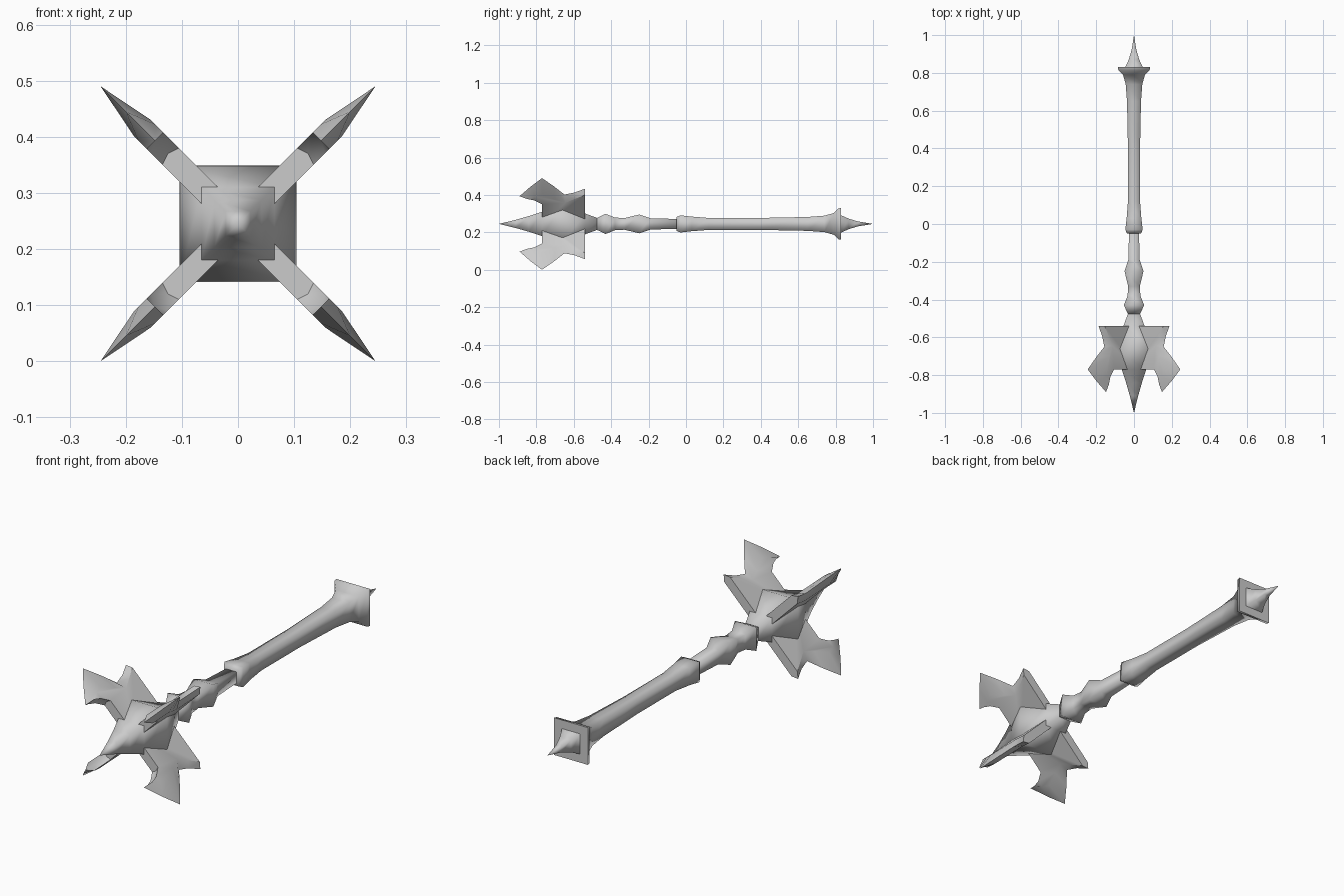
import bpy, bmesh, math
from mathutils import Vector

if "Cube" in bpy.data.objects:
    bpy.data.objects.remove(bpy.data.objects["Cube"])

AXIS_Z = 0.245

steel = bpy.data.materials.new("grey steel")
steel.diffuse_color = (0.6, 0.6, 0.6, 1)
steel.use_nodes = True
steel.node_tree.nodes["Principled BSDF"].inputs["Base Color"].default_value = (0.6, 0.6, 0.6, 1)


def finish(bm, name, angle):
    bmesh.ops.recalc_face_normals(bm, faces=bm.faces)
    mesh = bpy.data.meshes.new(name)
    bm.to_mesh(mesh)
    bm.free()
    mesh.materials.append(steel)
    mesh.shade_smooth()
    mesh.set_sharp_from_angle(angle=math.radians(angle))
    obj = bpy.data.objects.new(name, mesh)
    obj.location.z = AXIS_Z
    bpy.context.collection.objects.link(obj)
    return obj


def square_spindle(name, profile):
    """Square section swept along y; profile holds (y, half width)."""
    bm = bmesh.new()
    rings = []
    for y, h in profile:
        if h == 0:
            rings.append([bm.verts.new((0, y, 0))] * 4)
        else:
            rings.append([bm.verts.new((sx * h, y, sz * h))
                          for sx, sz in ((1, 1), (-1, 1), (-1, -1), (1, -1))])
    for a, b in zip(rings, rings[1:]):
        for i in range(4):
            j = (i + 1) % 4
            corners = list(dict.fromkeys((a[i], a[j], b[j], b[i])))
            bm.faces.new(corners)
    for ring in (rings[0], rings[-1]):
        if len(set(ring)) == 4:
            bm.faces.new(ring)
    return finish(bm, name, 95)


# Spearhead core between the blades
square_spindle("mace_head", [
    (-1, 0), (-0.91, 0.022), (-0.84, 0.042), (-0.77, 0.065),
    (-0.66, 0.104), (-0.54, 0.056), (-0.47, 0.03)])

# Neck with two swellings
square_spindle("neck", [
    (-0.48, 0.03), (-0.43, 0.054), (-0.38, 0.034), (-0.33, 0.031),
    (-0.25, 0.05), (-0.19, 0.03), (-0.03, 0.026)])

# Grip flaring out to the pommel rim
square_spindle("grip", [
    (-0.05, 0.037), (-0.03, 0.046), (0.03, 0.039), (0.12, 0.032),
    (0.4, 0.032), (0.65, 0.037), (0.74, 0.044), (0.79, 0.058),
    (0.815, 0.083), (0.83, 0.085)])

# Spike behind the pommel
square_spindle("pommel_spike", [
    (0.82, 0.048), (0.83, 0.046), (0.87, 0.028), (0.92, 0.013), (1, 0)])

# Blade outline: sharp rim (offset, y) paired with the edge of the flat side
RIM = [(0, -0.54), (0.188, -0.54), (0.168, -0.595), (0.157, -0.65),
       (0.2, -0.705), (0.245, -0.77), (0.2, -0.83), (0.148, -0.89),
       (0.148, -0.815), (0.125, -0.77), (0, -0.77)]
FLAT = [(0, -0.54), (0.17, -0.54), (0.148, -0.595), (0.128, -0.645),
        (0.145, -0.7), (0.17, -0.77), (0.162, -0.81), (0.148, -0.85),
        (0.14, -0.81), (0.12, -0.77), (0, -0.77)]
HALF_THICK = 0.021


def blade(name, sx, sz):
    bm = bmesh.new()
    across = Vector((sz, 0, -sx)).normalized() * HALF_THICK

    def ring(points, side):
        return [bm.verts.new(Vector((sx * r, y, sz * r)) + across * side)
                for r, y in points]

    rim = ring(RIM, 0)
    for side in (1, -1):
        flat = ring(FLAT, side)
        bm.faces.new(flat)
        for i in range(len(flat) - 1):
            bm.faces.new((flat[i], flat[i + 1], rim[i + 1], rim[i]))
    finish(bm, name, 35)


# Four diagonal blades
for side, sx in (("left", 1), ("right", -1)):
    for level, sz in (("upper", 1), ("lower", -1)):
        blade(f"{level}_{side}_blade", sx, sz)
